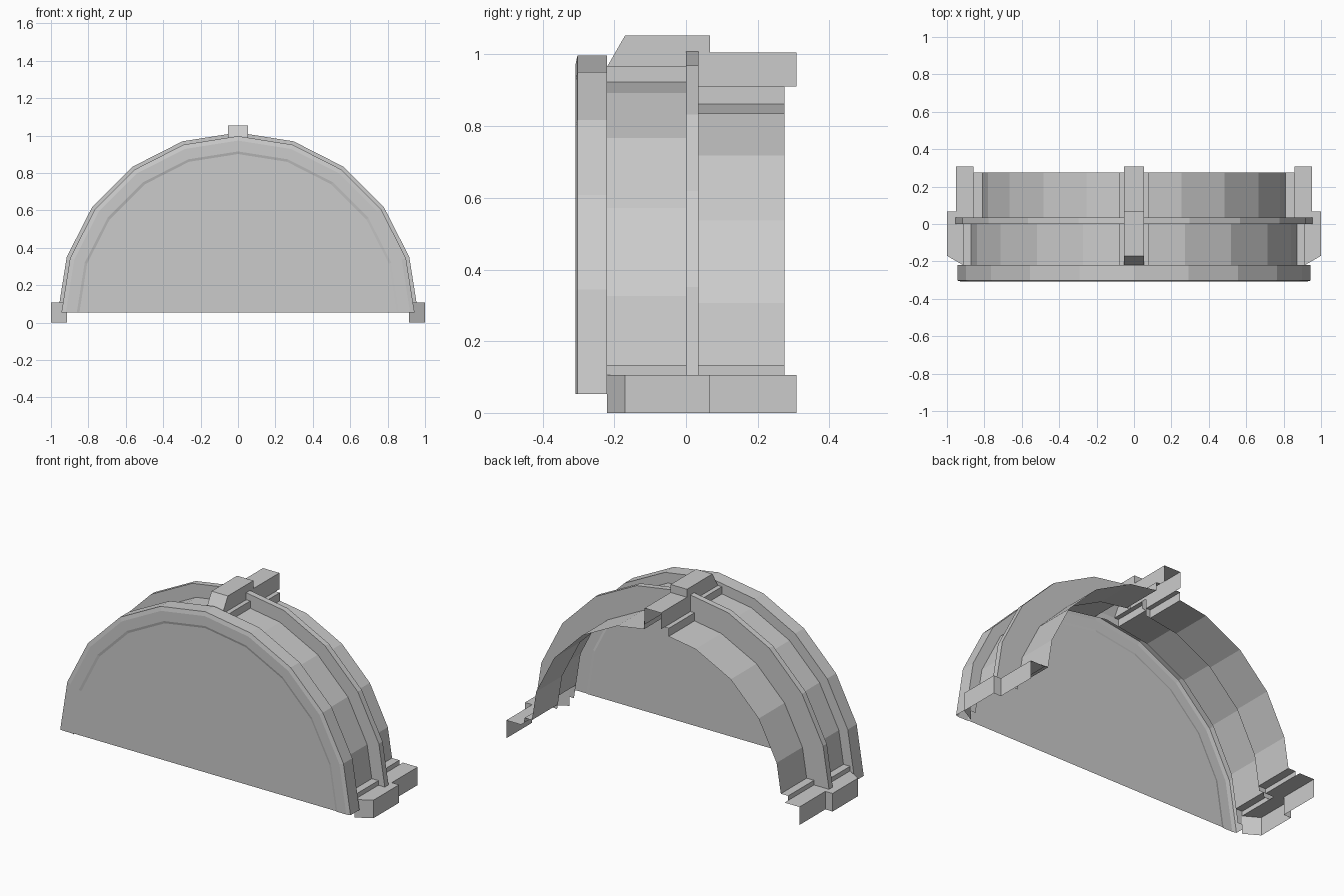
import bpy, bmesh, math
from mathutils import Vector

if "Cube" in bpy.data.objects:
    bpy.data.objects.remove(bpy.data.objects["Cube"])

C = 0.053          # height of the arch centre; also half the clip width
PAD = 0.08         # half width of the raised pads under the clips
STEP = math.radians(18)


def make(name, faces, outward_from=None):
    """Right half from a list of polygons, mirrored across x."""
    bm = bmesh.new()
    for f in faces:
        bm.faces.new([bm.verts.new(p) for p in f])
    bmesh.ops.remove_doubles(bm, verts=bm.verts, dist=1e-5)
    bm.normal_update()
    if outward_from:
        for f in bm.faces:
            if f.normal.dot(f.calc_center_median() - Vector(outward_from)) < 0:
                f.normal_flip()
    me = bpy.data.meshes.new(name)
    bm.to_mesh(me)
    bm.free()
    ob = bpy.data.objects.new(name, me)
    bpy.context.collection.objects.link(ob)
    m = ob.modifiers.new("mirror", 'MIRROR')
    m.merge_threshold = 0.0005
    return ob


def arc(r, u, y):
    """Quarter arc of 18 degree facets, trimmed u short of both ends."""
    h = r - u * math.tan(STEP / 2)
    pts = [(h, u)] + [(r * math.cos(STEP * i), r * math.sin(STEP * i)) for i in range(1, 5)] + [(u, h)]
    return [(x, y, z + C) for x, z in pts]


def loft(profile, u):
    rows = [arc(r, u, y) for r, y in profile]
    return [(a[i], b[i], b[i + 1], a[i + 1])
            for a, b in zip(rows, rows[1:]) for i in range(5)]


def top(u, y, h):
    return (u, y, h + C)


def side(u, y, h):
    return (h, y, u + C)


# front plate with shallow groove, bevelled edge and rim
plate = [(0.848, -0.304), (0.862, -0.308), (0.92, -0.308), (0.944, -0.303),
         (0.944, -0.22), (0.883, -0.22)]
make("front_plate", [[(0, -0.304, C)] + arc(0.848, 0, -0.304)] + loft(plate, 0))

# two stepped shell bands
make("front_shell", loft([(0.883, -0.22), (0.883, 0)], PAD))
make("rear_shell", loft([(0.822, 0.035), (0.822, 0.275)], PAD))

# raised rib between the bands
make("middle_rib", loft([(0.883, 0), (0.963, 0), (0.963, 0.035), (0.822, 0.035)], C))

# raised pads beside each clip
for label, r, h, y0, y1 in (("front", 0.883, 0.913, -0.22, 0), ("rear", 0.822, 0.857, 0.035, 0.275)):
    low = r - PAD * math.tan(STEP / 2)
    path = [(PAD, low), (PAD, h), (C, h)]
    for where, fn in (("top", top), ("side", side)):
        faces = [(fn(*(a[0], y0, a[1])), fn(b[0], y0, b[1]), fn(b[0], y1, b[1]), fn(a[0], y1, a[1]))
                 for a, b in zip(path, path[1:])]
        make(f"{label}_{where}_pad", faces, fn(0, (y0 + y1) / 2, low - 0.1))

# hollow stepped clips, open underneath and at the back
clip = [(-0.22, 0.913), (-0.17, 1.0), (0.067, 1.0), (0.067, 0.953), (0.308, 0.953),
        (0.308, 0.857), (0.035, 0.857), (0.035, 0.913)]
for where, fn, u0 in (("top", top, 0), ("side", side, -C)):
    faces = [[fn(C, y, h) for y, h in clip]]
    for (ya, ha), (yb, hb) in zip(clip[:4], clip[1:5]):
        faces.append((fn(u0, ya, ha), fn(C, ya, ha), fn(C, yb, hb), fn(u0, yb, hb)))
    make(f"{where}_clip", faces, fn(0, 0, 0.87))
